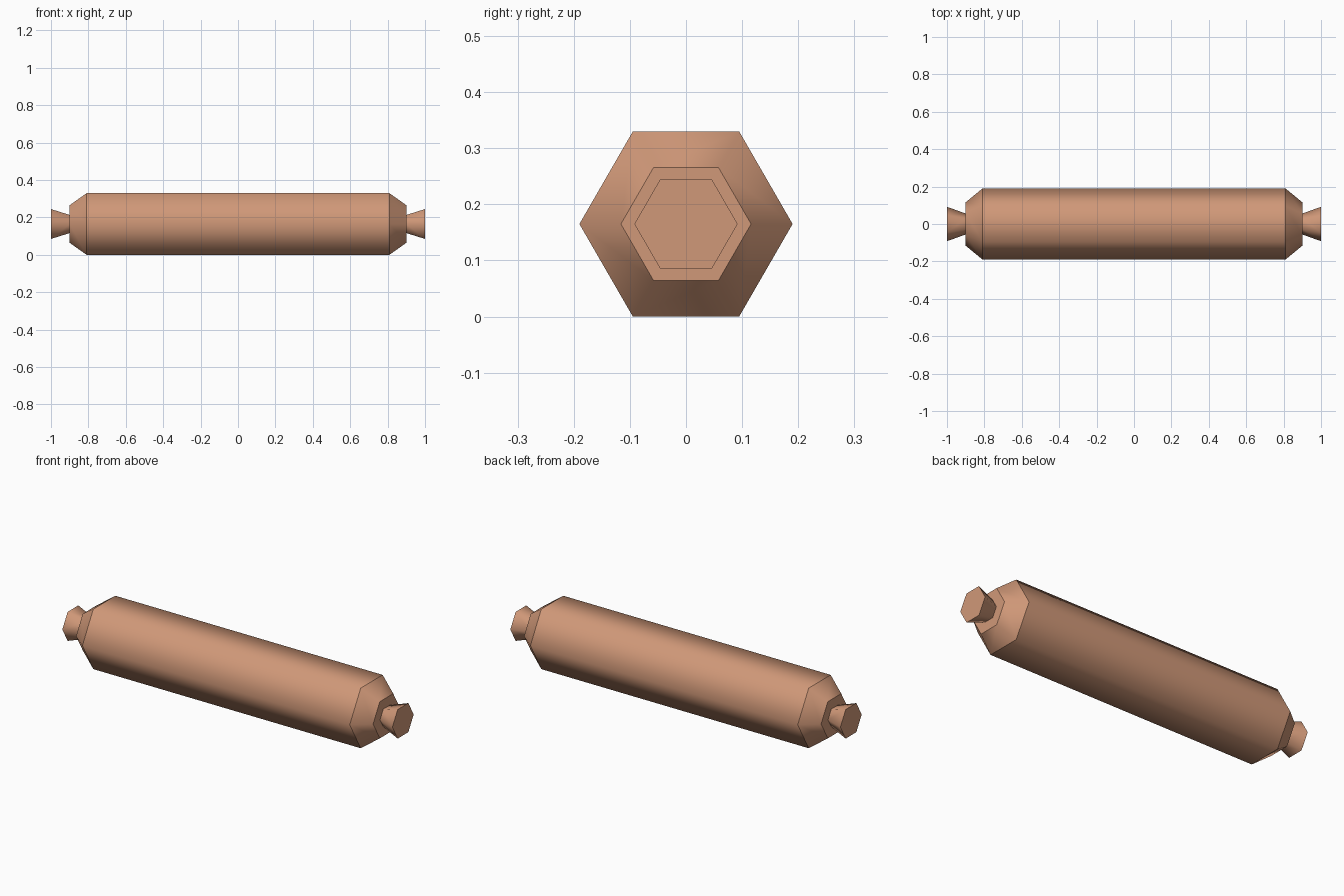
import bpy, bmesh, math

if "Cube" in bpy.data.objects:
    bpy.data.objects.remove(bpy.data.objects["Cube"])

SIDES = 6
AXIS_Z = 0.165

copper = bpy.data.materials.new("copper")
copper.diffuse_color = (0.63, 0.314, 0.188, 1)
copper.use_nodes = True
copper.node_tree.nodes["Principled BSDF"].inputs["Base Color"].default_value = copper.diffuse_color


def hex_spindle(name, profile):
    """Closed hexagonal solid along x from (x, corner radius) rings, smooth around, sharp at rings."""
    bm = bmesh.new()
    rings = []
    for x, r in profile:
        rings.append([bm.verts.new((x, r * math.cos(a), AXIS_Z + r * math.sin(a)))
                      for a in (math.tau * i / SIDES for i in range(SIDES))])
    for a, b in zip(rings, rings[1:]):
        for i in range(SIDES):
            j = (i + 1) % SIDES
            bm.faces.new((a[i], a[j], b[j], b[i])).smooth = True
    bm.faces.new(rings[0])
    bm.faces.new(rings[-1])
    bmesh.ops.recalc_face_normals(bm, faces=bm.faces)
    for e in bm.edges:
        if abs(e.verts[0].co.x - e.verts[1].co.x) < 1e-5:
            e.smooth = False
    mesh = bpy.data.meshes.new(name)
    bm.to_mesh(mesh)
    bm.free()
    mesh.materials.append(copper)
    obj = bpy.data.objects.new(name, mesh)
    bpy.context.collection.objects.link(obj)
    return obj


# Main barrel with chamfered ends
hex_spindle("barrel", [(-0.9, 0.116), (-0.81, 0.19), (0.81, 0.19), (0.9, 0.116)])

# Flared knobs on both ends
for side, label in ((-1, "left"), (1, "right")):
    hex_spindle(label + "_end_knob", [(side * 0.9, 0.056), (side * 1.0, 0.092)])
